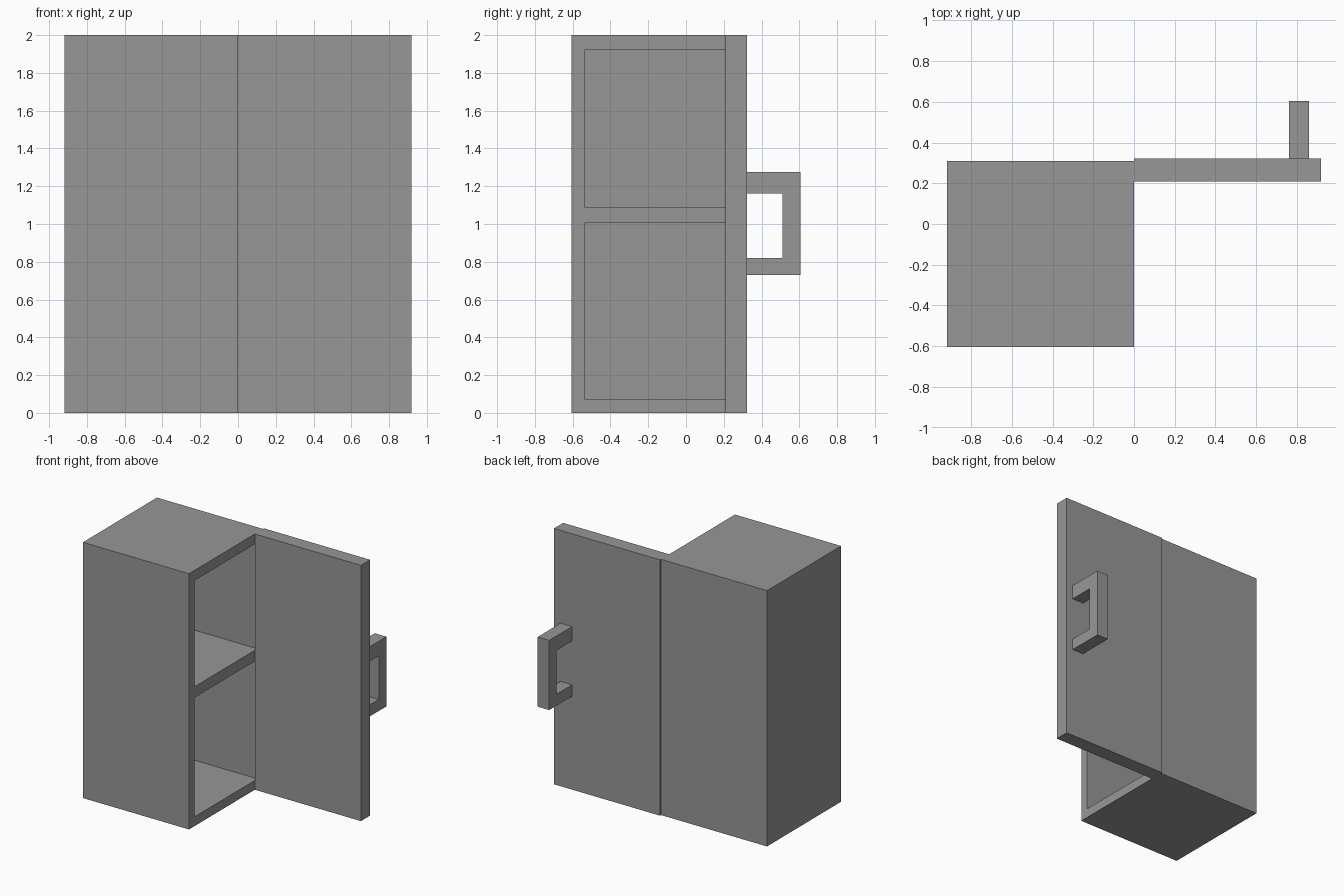
import bpy
import bmesh

default = bpy.data.objects.get("Cube")
if default:
    bpy.data.objects.remove(default, do_unlink=True)

# Single grey finish
GREY = (0.31, 0.31, 0.31, 1)
grey = bpy.data.materials.new("plain grey")
grey.use_nodes = True
grey.diffuse_color = GREY
grey.node_tree.nodes["Principled BSDF"].inputs["Base Color"].default_value = GREY


def finish(bm, name):
    bmesh.ops.recalc_face_normals(bm, faces=bm.faces)
    mesh = bpy.data.meshes.new(name)
    bm.to_mesh(mesh)
    bm.free()
    mesh.materials.append(grey)
    obj = bpy.data.objects.new(name, mesh)
    bpy.context.collection.objects.link(obj)
    return obj


def box(name, x, y, z):
    """Box from (min, max) ranges on each axis."""
    bm = bmesh.new()
    bmesh.ops.create_cube(bm, size=1)
    for v in bm.verts:
        v.co = [r[0] if c < 0 else r[1] for c, r in zip(v.co, (x, y, z))]
    return finish(bm, name)


def extruded_profile(name, points, x):
    """Closed (y, z) outline extruded along x."""
    bm = bmesh.new()
    face = bm.faces.new([bm.verts.new((x[0], y, z)) for y, z in points])
    side = bmesh.ops.extrude_face_region(bm, geom=[face], use_keep_orig=True)["geom"]
    moved = [g for g in side if isinstance(g, bmesh.types.BMVert)]
    bmesh.ops.translate(bm, verts=moved, vec=(x[1] - x[0], 0, 0))
    return finish(bm, name)


# Cabinet body with two compartments opening towards +x
cabinet = box("cabinet_body", (-0.918, 0), (-0.605, 0.31), (0, 2))
compartments = {"lower": (0.073, 1.005), "upper": (1.09, 1.92)}
for level, z in compartments.items():
    cutter = box(level + "_compartment_cutter", (-0.85, 0.1), (-0.538, 0.24), z)
    cutter.hide_render = True
    cutter.hide_viewport = True
    cutter.display_type = 'WIRE'
    cut = cabinet.modifiers.new(level + " compartment", 'BOOLEAN')
    cut.operation = 'DIFFERENCE'
    cut.solver = 'EXACT'
    cut.object = cutter

# Door swung open
box("door", (0, 0.918), (0.208, 0.322), (0, 2))

# C-shaped pull handle on the outside of the door
extruded_profile("door_handle", [
    (0.322, 0.73), (0.605, 0.73), (0.605, 1.275), (0.322, 1.275),
    (0.322, 1.162), (0.512, 1.162), (0.512, 0.82), (0.322, 0.82),
], (0.76, 0.86))
